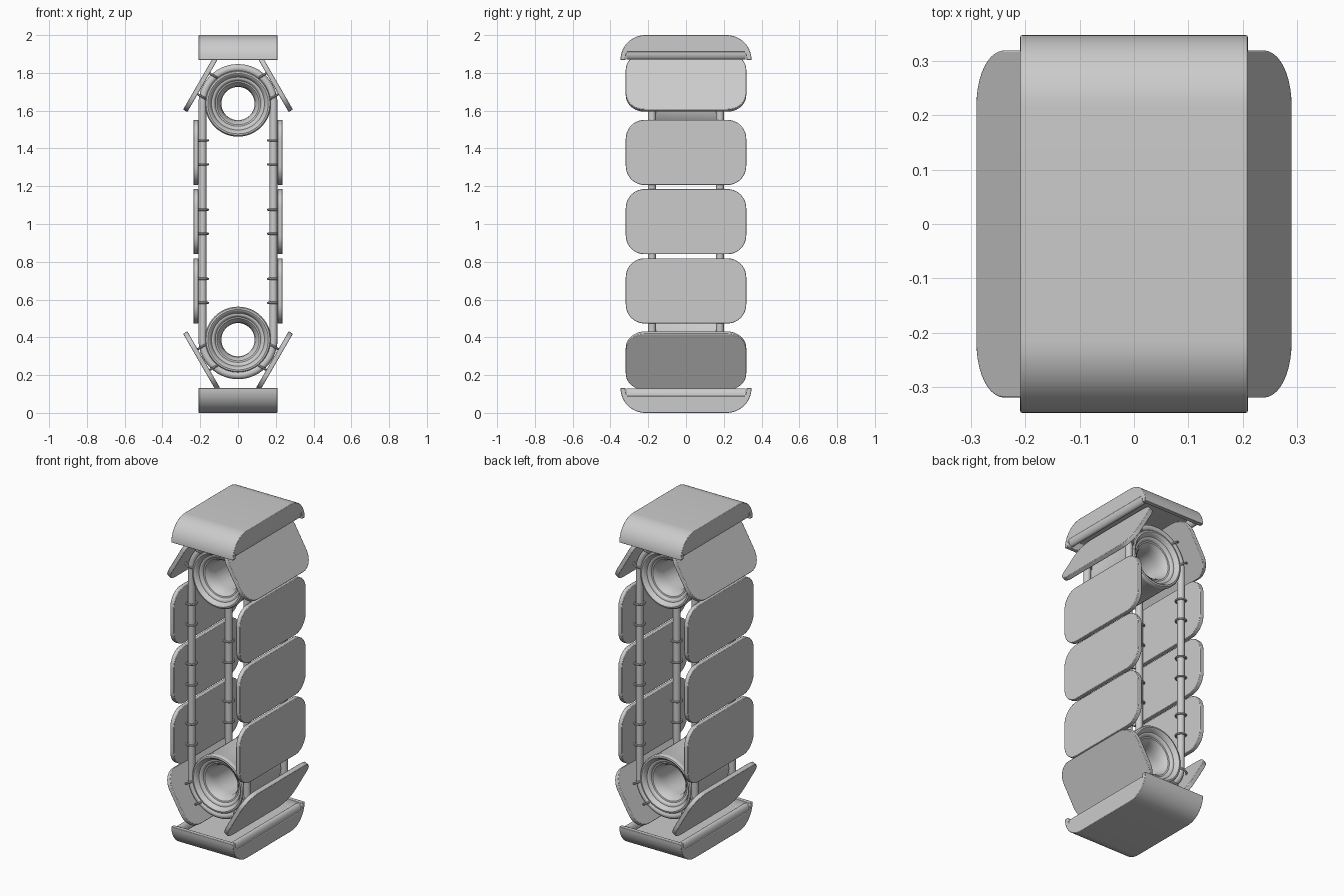
import bpy, bmesh, math
from mathutils import Matrix, Vector

if "Cube" in bpy.data.objects:
    bpy.data.objects.remove(bpy.data.objects["Cube"])

MID, HALF = 1.0125, 0.625      # loop centre height, half distance between drums
ROPE_R, PAD_D = 0.188, 0.223   # rope path radius, pad distance from the drum axis


def make_object(name, bm, mat=Matrix(), bevel=0.0):
    bmesh.ops.recalc_face_normals(bm, faces=bm.faces)
    me = bpy.data.meshes.new(name)
    bm.to_mesh(me)
    bm.free()
    ob = bpy.data.objects.new(name, me)
    bpy.context.collection.objects.link(ob)
    ob.matrix_world = mat
    if bevel:
        m = ob.modifiers.new("soft_edges", 'BEVEL')
        m.width, m.segments, m.limit_method = bevel, 2, 'ANGLE'
        m.angle_limit = math.radians(40)
    bpy.ops.object.select_all(action='DESELECT')
    ob.select_set(True)
    bpy.context.view_layer.objects.active = ob
    bpy.ops.object.shade_smooth_by_angle(angle=math.radians(35))
    return ob


def extrude_x(name, yz, x0, x1, mat=Matrix(), bevel=0.0):
    bm = bmesh.new()
    face = bm.faces.new([bm.verts.new((x0, y, z)) for y, z in yz])
    ext = bmesh.ops.extrude_face_region(bm, geom=[face])
    verts = [v for v in ext['geom'] if isinstance(v, bmesh.types.BMVert)]
    bmesh.ops.translate(bm, verts=verts, vec=(x1 - x0, 0, 0))
    return make_object(name, bm, mat, bevel)


def arc(cy, cz, r, a0, a1, n=10):
    angs = [math.radians(a0 + (a1 - a0) * i / n) for i in range(n + 1)]
    return [(cy + r * math.cos(a), cz + r * math.sin(a)) for a in angs]


def lathe_y(name, profile, mat, closed=True, seg=48):
    # revolve (radius, y) points around the y axis
    bm = bmesh.new()
    rings = []
    for i in range(seg):
        a = 2 * math.pi * i / seg
        rings.append([bm.verts.new((r * math.cos(a), y, r * math.sin(a))) for r, y in profile])
    n = len(profile)
    for i in range(seg):
        p, q = rings[i], rings[(i + 1) % seg]
        for j in range(n if closed else n - 1):
            k = (j + 1) % n
            bm.faces.new((p[j], p[k], q[k], q[j]))
    return make_object(name, bm, mat)


# Hollow drums with rippled ends
half = [(0.088, 0.09), (0.092, 0.125), (0.102, 0.148), (0.112, 0.160), (0.120, 0.162),
        (0.126, 0.172), (0.132, 0.176), (0.140, 0.176), (0.146, 0.186), (0.152, 0.197),
        (0.160, 0.201), (0.169, 0.199), (0.175, 0.190), (0.175, 0.178), (0.169, 0.155)]
drum_profile = half + [(r, -y) for r, y in reversed(half)]
for label, s in (("upper", 1), ("lower", -1)):
    lathe_y(label + "_drum", drum_profile, Matrix.Translation((0, 0, MID + s * HALF)))

# Two endless ropes
path = arc(0, MID + HALF, ROPE_R, 0, 180, 28) + arc(0, MID - HALF, ROPE_R, 180, 360, 28)
for label, y in (("front", -0.18), ("back", 0.18)):
    cu = bpy.data.curves.new(label + "_rope", 'CURVE')
    cu.dimensions = '3D'
    cu.bevel_depth, cu.bevel_resolution = 0.021, 4
    sp = cu.splines.new('POLY')
    sp.points.add(len(path) - 1)
    for p, (x, z) in zip(sp.points, path):
        p.co = (x, y, z, 1)
    sp.use_cyclic_u = True
    bpy.context.collection.objects.link(bpy.data.objects.new(label + "_rope", cu))

# Rounded pads with rings that hold the ropes
W, H, R = 0.319, 0.1725, 0.1
pad_outline = (arc(W - R, H - R, R, 0, 90) + arc(-W + R, H - R, R, 90, 180)
               + arc(-W + R, -H + R, R, 180, 270) + arc(W - R, -H + R, R, 270, 360))
ring_profile = arc(0.029, 0, 0.006, 0, 315, 7)


def add_pad(name, mat):
    extrude_x(name, pad_outline, -0.013, 0.013, mat, 0.003)
    for y in (-0.18, 0.18):
        for z in (-0.0635, 0.0635):
            place = Matrix.Translation((ROPE_R - PAD_D, y, z)) @ Matrix.Rotation(math.pi / 2, 4, 'X')
            lathe_y(name + "_ring", ring_profile, mat @ place, seg=24)


for side, turn in (("right", 0), ("left", math.pi)):
    flip = Matrix.Rotation(turn, 4, 'Z')
    for i in (-1, 0, 1):
        add_pad(side + "_pad", flip @ Matrix.Translation((PAD_D, 0, MID + i * 0.3665)))
    for s in (-1, 1):
        tilt = Matrix.Rotation(math.radians(-30 * s), 4, 'Y')
        centre = Matrix.Translation((0, 0, MID + s * HALF))
        add_pad(side + "_tilted_pad", flip @ centre @ tilt @ Matrix.Translation((PAD_D, 0, 0)))

# Curved end covers with a rolled lip along each open edge
inner = arc(0.215, 1.868, 0.106, 0, 24, 4)
cover = (arc(0.215, 1.868, 0.132, 0, 90, 14) + [(-y, z) for y, z in reversed(arc(0.215, 1.868, 0.132, 0, 90, 14))]
         + [(-y, z) for y, z in inner] + list(reversed(inner)))
for label, turn in (("top", 0), ("bottom", math.pi)):
    mat = Matrix.Translation((0, 0, 1)) @ Matrix.Rotation(turn, 4, 'Y') @ Matrix.Translation((0, 0, -1))
    extrude_x(label + "_cover", cover, -0.209, 0.209, mat, 0.003)
    for x in (-0.185, 0.185):
        bm = bmesh.new()
        bmesh.ops.create_cone(bm, cap_ends=True, segments=24, radius1=0.022, radius2=0.022, depth=0.63,
                              matrix=Matrix.Rotation(math.pi / 2, 4, 'X'))
        bmesh.ops.scale(bm, vec=(1, 1, 1.7), verts=bm.verts)
        make_object(label + "_cover_lip", bm, mat @ Matrix.Translation((x, 0, 1.908)))
